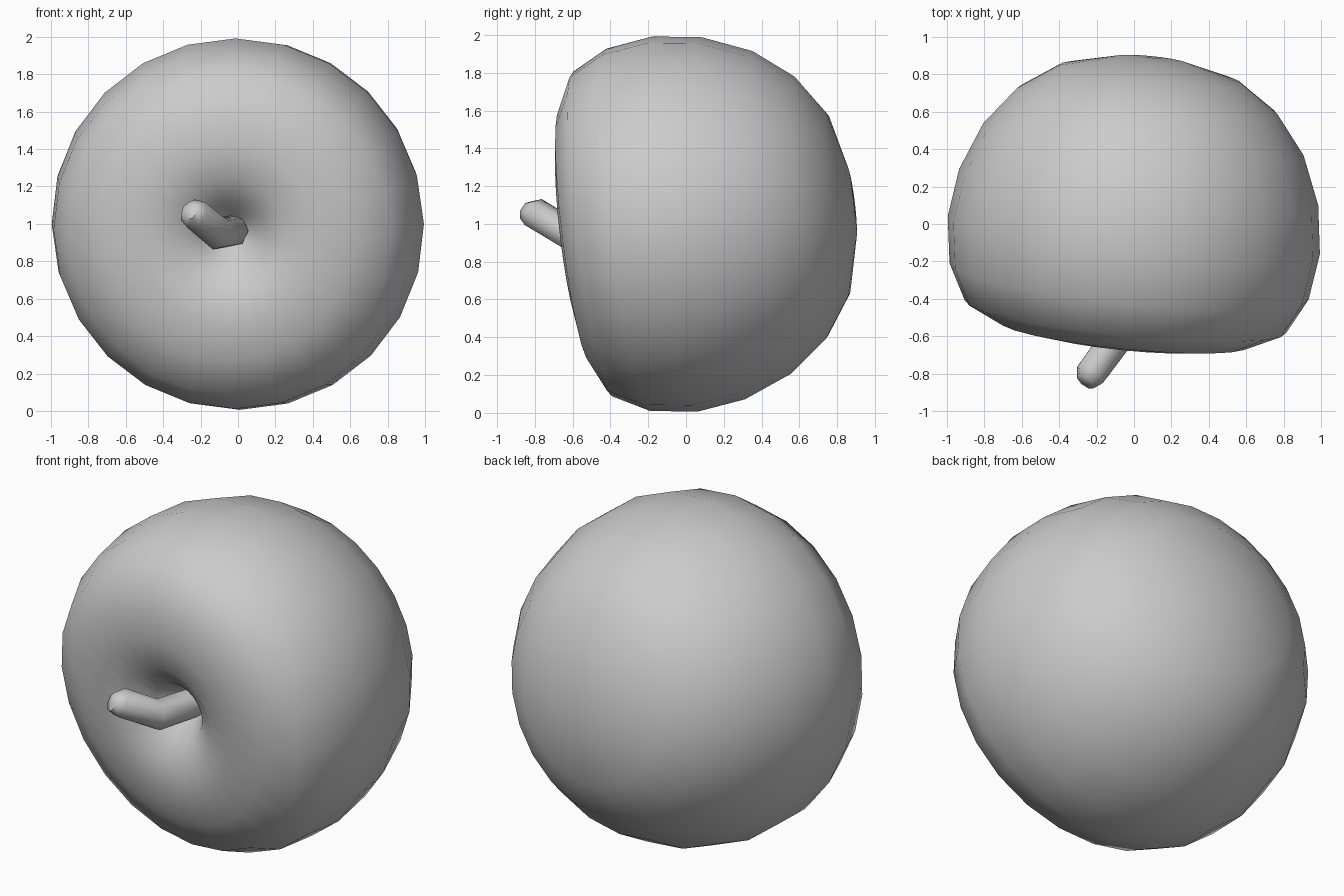
import bpy, bmesh
from math import cos, sin, pi
from mathutils import Vector

if "Cube" in bpy.data.objects:
    bpy.data.objects.remove(bpy.data.objects["Cube"])


def loft(name, rings, sides, angle):
    """Skin circles given as (centre, axis, radius); radius 0 closes to a point."""
    bm = bmesh.new()
    loops = []
    for c, d, r in rings:
        c = Vector(c)
        q = Vector(d).to_track_quat('Z', 'Y')
        if r == 0:
            loops.append([bm.verts.new(c)])
        else:
            loops.append([bm.verts.new(c + q @ Vector((r * cos(2 * pi * i / sides),
                                                       r * sin(2 * pi * i / sides), 0)))
                          for i in range(sides)])
    for a, b in zip(loops, loops[1:]):
        for i in range(sides):
            j = (i + 1) % sides
            if len(a) == 1:
                bm.faces.new((a[0], b[j], b[i]))
            elif len(b) == 1:
                bm.faces.new((a[i], a[j], b[0]))
            else:
                bm.faces.new((a[i], a[j], b[j], b[i]))
    bmesh.ops.recalc_face_normals(bm, faces=bm.faces)
    me = bpy.data.meshes.new(name)
    bm.to_mesh(me)
    bm.free()
    ob = bpy.data.objects.new(name, me)
    bpy.context.collection.objects.link(ob)
    bpy.ops.object.select_all(action='DESELECT')
    ob.select_set(True)
    bpy.context.view_layer.objects.active = ob
    bpy.ops.object.shade_smooth_by_angle(angle=angle)
    return ob


# Fruit body: profile (radius, height along the tilted axis), dimpled at the front
centre = Vector((0, -0.05, 1.0))
axis = Vector((-0.1, -0.99, -0.12)).normalized()
profile = [(0, -.95), (.2, -.935), (.49, -.86), (.7, -.715), (.86, -.51),
           (.965, -.25), (1.0, .01), (.965, .26), (.865, .45), (.67, .545),
           (.48, .575), (.31, .55), (.17, .46), (.07, .33), (0, .27)]
loft("fruit_body", [(centre + axis * h, axis, r) for r, h in profile], 24, pi)

# Stem: short bent stalk rising out of the dimple
loft("stem", [((0.0, -.22, .98), (-.1, -1, -.05), 0),
              ((-.01, -.28, .98), (-.1, -1, -.05), .075),
              ((-.03, -.42, .96), (-.15, -1, -.05), .085),
              ((-.11, -.63, .95), (-.4, -.85, .15), .09),
              ((-.235, -.80, 1.055), (-.55, -.73, .4), .085),
              ((-.26, -.845, 1.07), (-.55, -.73, .4), .055),
              ((-.265, -.852, 1.073), (-.55, -.73, .4), 0)], 7, 1.0)
